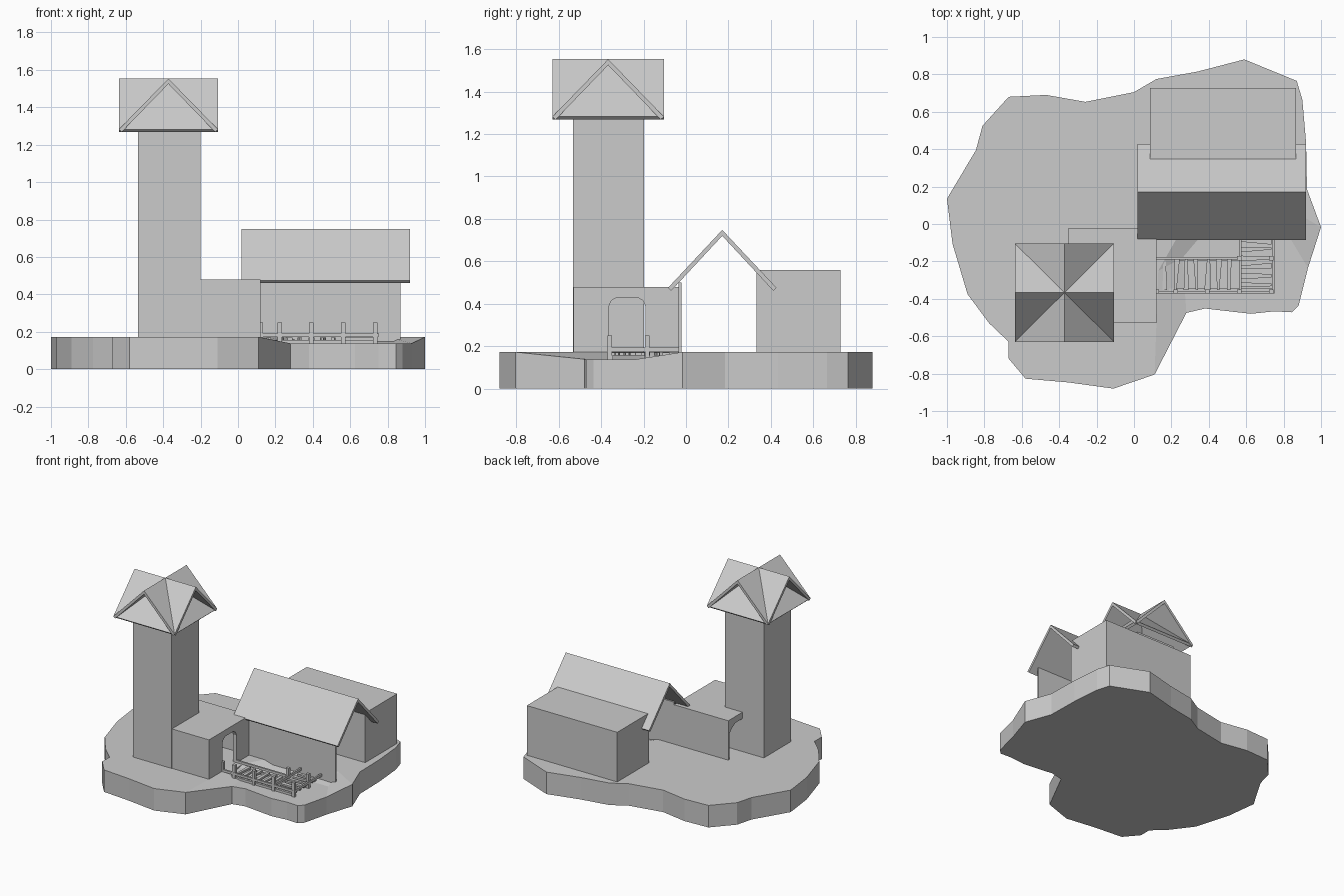
import bpy, bmesh, random

if "Cube" in bpy.data.objects:
    bpy.data.objects.remove(bpy.data.objects["Cube"])

random.seed(4)
grey = bpy.data.materials.new("light grey")
grey.diffuse_color = (0.6, 0.6, 0.6, 1)
grey.use_nodes = True
grey.node_tree.nodes["Principled BSDF"].inputs["Base Color"].default_value = grey.diffuse_color


def finish(name, bm):
    bmesh.ops.recalc_face_normals(bm, faces=bm.faces)
    me = bpy.data.meshes.new(name)
    bm.to_mesh(me)
    bm.free()
    me.materials.append(grey)
    ob = bpy.data.objects.new(name, me)
    bpy.context.collection.objects.link(ob)
    return ob


def prism(name, pts, axis, a, b):
    """Extrude a 2D profile along an axis from a to b."""
    def at(p, t):
        return {'x': (t, p[0], p[1]), 'y': (p[0], t, p[1]), 'z': (p[0], p[1], t)}[axis]
    bm = bmesh.new()
    lo = [bm.verts.new(at(p, a)) for p in pts]
    hi = [bm.verts.new(at(p, b)) for p in pts]
    bm.faces.new(lo)
    bm.faces.new(hi)
    for i in range(len(pts)):
        j = (i + 1) % len(pts)
        bm.faces.new((lo[i], lo[j], hi[j], hi[i]))
    return finish(name, bm)


def box(name, x0, x1, y0, y1, z0, z1):
    return prism(name, [(x0, y0), (x1, y0), (x1, y1), (x0, y1)], 'z', z0, z1)


def gable_roof(name, axis, c, half, eave, apex, a, b):
    """Thin folded sheet, open underneath."""
    prism(name, [(c, apex), (c + half, eave + .014), (c + half - .015, eave),
                 (c, apex - .028), (c - half + .015, eave), (c - half, eave + .014)], axis, a, b)


# island: irregular slab with a lowered shelf at the front right
high = [(1, -.017), (.925, .185), (.92, .435), (.9, .665), (.87, .765), (.59, .88), (.34, .815),
        (.12, .775), (0, .705), (-.26, .653), (-.47, .69), (-.67, .68), (-.81, .525), (-.845, .395),
        (-1, .135), (-.97, -.107), (-.89, -.375), (-.775, -.53), (-.67, -.63), (-.67, -.72),
        (-.58, -.827), (-.35, -.847), (-.11, -.88), (.11, -.805)]
low = [(.28, -.475), (.38, -.452), (.625, -.48), (.75, -.467), (.845, -.472), (.88, -.437), (.93, -.235)]
high_inner = [(.13, -.25), (.3, .05), (.8, .1)]
low_inner = [(.26, -.18), (.34, -.085), (.84, -.085)]
bm = bmesh.new()
H, L, HI, LI = ([bm.verts.new((x, y, z)) for x, y in pts] for pts, z in
                ((high, .172), (low, .138), (high_inner, .172), (low_inner, .138)))
rim = H + L
base = [bm.verts.new((v.co.x, v.co.y, 0)) for v in rim]
bm.faces.new(base)
for i in range(len(rim)):
    j = (i + 1) % len(rim)
    bm.faces.new((base[i], base[j], rim[j], rim[i]))
bm.faces.new(H + HI)
bm.faces.new(L + LI[::-1])
up, down = [H[-1]] + HI + [H[0]], [L[0]] + LI + [L[-1]]
for i in range(4):
    bm.faces.new((up[i], up[i + 1], down[i + 1], down[i]))
finish("island", bm)

# tower with two crossing gable sheets
box("tower", -.535, -.2, -.533, -.198, .17, 1.27)
gable_roof("tower_roof_front_back", 'y', -.372, .265, 1.268, 1.553, -.63, -.104)
gable_roof("tower_roof_left_right", 'x', -.367, .263, 1.268, 1.553, -.637, -.107)

# passage beside the tower: hollow shell plus an end wall with an arched doorway
def passage(name, opening, x0, x1):
    prism(name, [(-.53, .17), (-.53, .48), (-.022, .48), (-.022, .17)] + opening, 'x', x0, x1)

passage("passage_shell", [(-.036, .17), (-.036, .37), (-.06, .40), (-.11, .43),
                          (-.44, .43), (-.49, .40), (-.515, .37), (-.515, .17)], -.35, .09)
passage("doorway_wall", [(-.19, .17), (-.19, .385), (-.203, .415), (-.23, .43),
                         (-.325, .43), (-.352, .415), (-.365, .385), (-.365, .17)], .09, .12)

# house: thin front wall, open-sided gable roof, block behind
box("house_front_wall", .12, .868, -.035, -.022, .138, .50)
gable_roof("house_roof", 'x', .171, .256, .461, .748, .02, .92)
box("back_block", .085, .867, .333, .728, .17, .56)

# walkway rails
for n, r in {"front": (.12, .75, -.372, -.358), "back": (.12, .57, -.19, -.176)}.items():
    box(n + "_rail", *r, .172, .19)
for n, x in {"inner": .562, "outer": .737}.items():
    box(n + "_side_rail", x, x + .013, (-.36 if n == "outer" else -.365), -.035, .174, .194)

# walkway posts
for x, y in [(.122, -.36), (.222, -.36), (.392, -.36), (.562, -.36), (.735, -.36),
             (.562, -.183), (.735, -.183)]:
    box("walkway_post", x - .012, x + .012, y - .011, y + .011, .138, .25)

# tapered walkway planks, slightly irregular
def plank(c, a, b, across):
    w, v = random.uniform(.005, .009), random.uniform(.012, .018)
    s = random.uniform(-.01, .01)
    if random.random() < .5:
        w, v = v, w
    pts = [(c - w, a), (c + w, a), (c + s + v, b), (c + s - v, b)]
    if across:
        pts = [(q, p) for p, q in pts]
    prism("walkway_plank", pts, 'z', .155, .17)

for i in range(7):
    plank(.165 + i * .057, -.352, -.187, False)
for i in range(6):
    plank(-.325 + i * .047, .575, .735, True)
# beams carrying the planks
box("front_beam", .12, .74, -.362, -.345, .138, .156)
box("back_beam", .12, .57, -.195, -.18, .138, .156)
